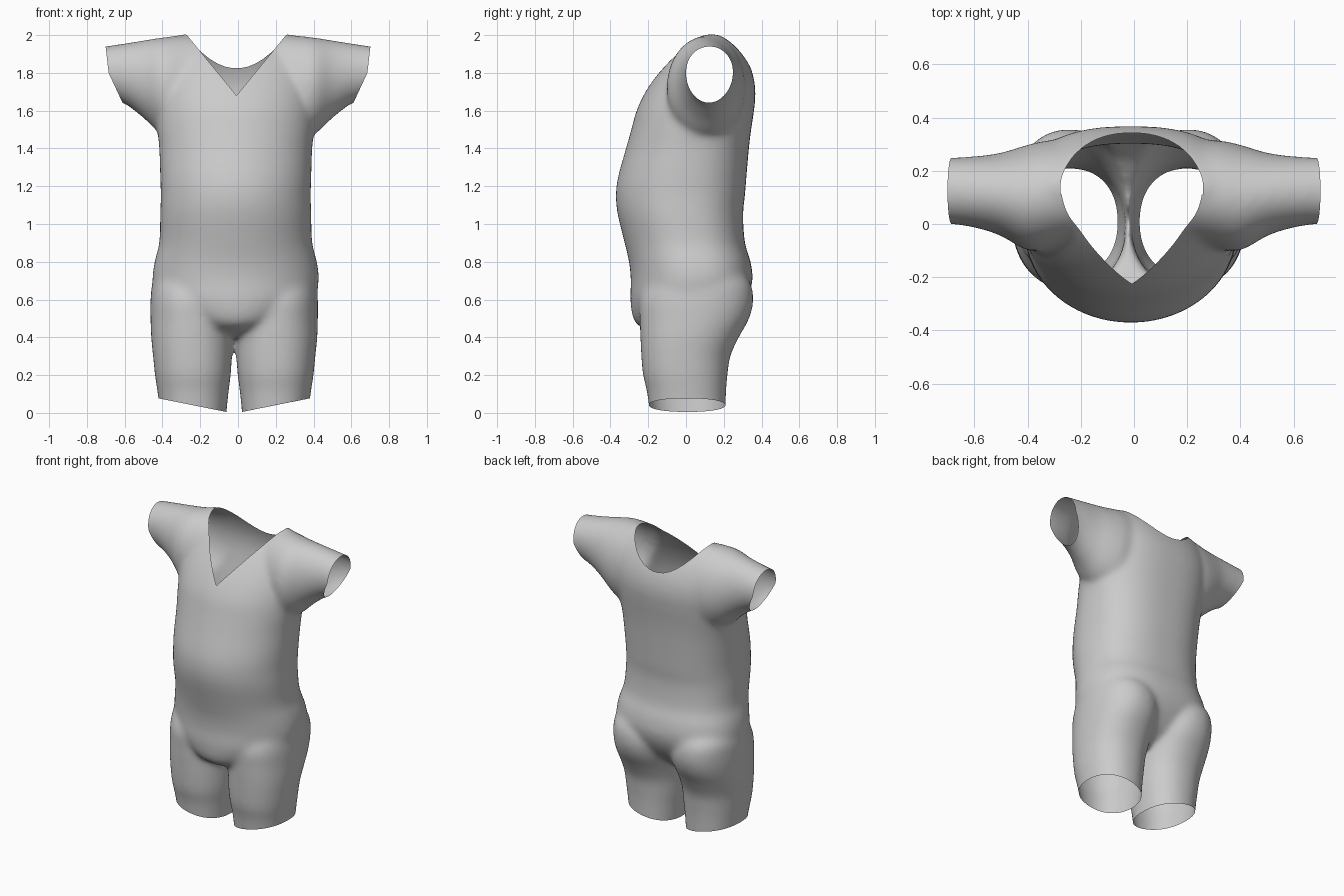
import bpy, bmesh, math
from mathutils import Vector

if "Cube" in bpy.data.objects:
    bpy.data.objects.remove(bpy.data.objects["Cube"])

SIDES = 64


def refine(rows, steps=4):
    """Catmull-Rom interpolation of the section table."""
    out = []
    for k in range(len(rows) - 1):
        quad = [rows[max(k - 1, 0)], rows[k], rows[k + 1], rows[min(k + 2, len(rows) - 1)]]
        for j in range(steps):
            t = j / steps
            out.append([0.5 * (2 * b + (c - a) * t + (2 * a - 5 * b + 4 * c - d) * t * t
                               + (3 * b - a - 3 * c + d) * t ** 3) for a, b, c, d in zip(*quad)])
    return out + [rows[-1]]


def loft(bm, sections, place, front=2.0, back=2.0):
    """Closed tube through (t, a_min, a_max, b_min, b_max) superellipse sections."""
    rings = []
    for t, a0, a1, b0, b1 in refine(sections):
        ring = []
        for i in range(SIDES):
            ang = 2 * math.pi * i / SIDES
            c, s = math.cos(ang), math.sin(ang)
            power = front if s < 0 else back
            u = math.copysign(abs(c) ** (2 / power), c)
            v = math.copysign(abs(s) ** (2 / power), s)
            ring.append(bm.verts.new(place(t, (a0 + a1) / 2 + u * (a1 - a0) / 2,
                                           (b0 + b1) / 2 + v * (b1 - b0) / 2)))
        rings.append(ring)
    for r0, r1 in zip(rings, rings[1:]):
        for i in range(SIDES):
            j = (i + 1) % SIDES
            bm.faces.new((r0[i], r0[j], r1[j], r1[i]))
    bm.faces.new(rings[0])
    bm.faces.new(rings[-1])


def remove(bm, planes):
    """Open the shell: delete the convex region in front of every (point, normal) plane."""
    planes = [(Vector(p), Vector(n).normalized()) for p, n in planes]

    def inside(f, tol):
        c = f.calc_center_median()
        return all((c - p).dot(n) > tol for p, n in planes)
    for p, n in planes:
        faces = [f for f in bm.faces if inside(f, -0.04)]
        geom = set(faces)
        for f in faces:
            geom.update(f.verts)
            geom.update(f.edges)
        bmesh.ops.bisect_plane(bm, geom=list(geom), dist=1e-5, plane_co=p, plane_no=n)
    bmesh.ops.delete(bm, geom=[f for f in bm.faces if inside(f, 0)], context='FACES')


bm = bmesh.new()

# Torso: height, half width, front y, back y
torso = [(0.40, 0.12, -0.12, 0.12), (0.45, 0.20, -0.235, 0.19), (0.50, 0.29, -0.28, 0.25),
         (0.60, 0.41, -0.295, 0.32), (0.70, 0.44, -0.292, 0.352), (0.80, 0.43, -0.302, 0.342),
         (0.90, 0.405, -0.325, 0.312), (1.05, 0.40, -0.362, 0.302),
         (1.15, 0.397, -0.372, 0.312), (1.25, 0.40, -0.36, 0.32), (1.40, 0.405, -0.318, 0.333),
         (1.50, 0.415, -0.29, 0.345), (1.60, 0.42, -0.262, 0.36), (1.70, 0.42, -0.215, 0.368),
         (1.80, 0.41, -0.15, 0.352), (1.90, 0.38, -0.068, 0.308), (1.97, 0.34, 0.02, 0.25),
         (2.005, 0.30, 0.08, 0.19)]
loft(bm, [(z, -w - 0.012, w - 0.012, f, b) for z, w, f, b in torso],
     lambda t, a, b: (a, b, t), 2.0, 2.5)

for s in (-1, 1):
    # Legs: height, inner x, outer x, front y, back y
    legs = [(-0.1, 0.05, 0.38, -0.18, 0.205), (0.1, 0.031, 0.405, -0.205, 0.212),
            (0.2, 0.018, 0.42, -0.228, 0.22), (0.3, 0.012, 0.43, -0.237, 0.235),
            (0.4, 0.006, 0.44, -0.242, 0.28), (0.5, 0.0, 0.443, -0.245, 0.335),
            (0.6, 0.0, 0.443, -0.245, 0.357), (0.7, 0.03, 0.43, -0.20, 0.335),
            (0.8, 0.07, 0.37, -0.12, 0.24)]
    loft(bm, legs, lambda t, a, b: (s * a - 0.02, b, t), 2.2, 2.2)
    # Sleeves: x, front y, back y, bottom z, top z
    sleeves = [(0.15, -0.04, 0.29, 1.60, 1.995), (0.30, -0.09, 0.315, 1.45, 1.998),
               (0.40, -0.10, 0.298, 1.47, 1.988), (0.50, -0.045, 0.268, 1.56, 1.973),
               (0.60, -0.014, 0.255, 1.635, 1.957), (0.70, 0.0, 0.25, 1.67, 1.942),
               (0.80, 0.0, 0.25, 1.70, 1.93)]
    loft(bm, sleeves, lambda t, a, b: (s * t, a, b))

bmesh.ops.recalc_face_normals(bm, faces=bm.faces)
mesh = bpy.data.meshes.new("body_suit")
bm.to_mesh(mesh)
bm.free()
suit = bpy.data.objects.new("body_suit", mesh)
bpy.context.collection.objects.link(suit)

# Blend the parts into one soft skin
remesh = suit.modifiers.new("blend", 'REMESH')
remesh.mode = 'VOXEL'
remesh.voxel_size = 0.011
soft = suit.modifiers.new("soften", 'SMOOTH')
soft.factor = 0.5
soft.iterations = 45
deps = bpy.context.evaluated_depsgraph_get()
skin = bpy.data.meshes.new_from_object(suit.evaluated_get(deps))
suit.modifiers.clear()
suit.data = skin

bm = bmesh.new()
bm.from_mesh(skin)
for s in (-1, 1):
    # Leg openings
    remove(bm, [((-0.02, 0, 0), (s, 0, 0)), ((-0.02 + s * 0.04, 0, 0.005), (0.2 * s, 0, -1))])
    # Sleeve openings
    edge = ((s * 0.5, 0, 0), (s, 0, 0))
    remove(bm, [edge, ((s * 0.685, 0, 1.8), (0.14 * s, 0, -0.016))])
    remove(bm, [edge, ((s * 0.685, 0, 1.8), (0.15 * s, 0, -0.07))])
# V neckline in front, round neckline behind
nx, ny = -0.008, 0.11
remove(bm, [((0, ny, 0), (0, -1, 0))] +
       [((nx, 0, 1.68), (-1.22 * s, 0, 1)) for s in (-1, 1)])
curve = [x * 0.04 for x in range(-6, 7)]
remove(bm, [((0, ny, 0), (0, 1, 0))] +
       [((nx + x, 0, 1.825 + 2.5 * x * x), (-5.0 * x, 0, 1)) for x in curve])
for f in bm.faces:
    f.smooth = True
bm.to_mesh(skin)
bm.free()
skin.name = "body_suit"
